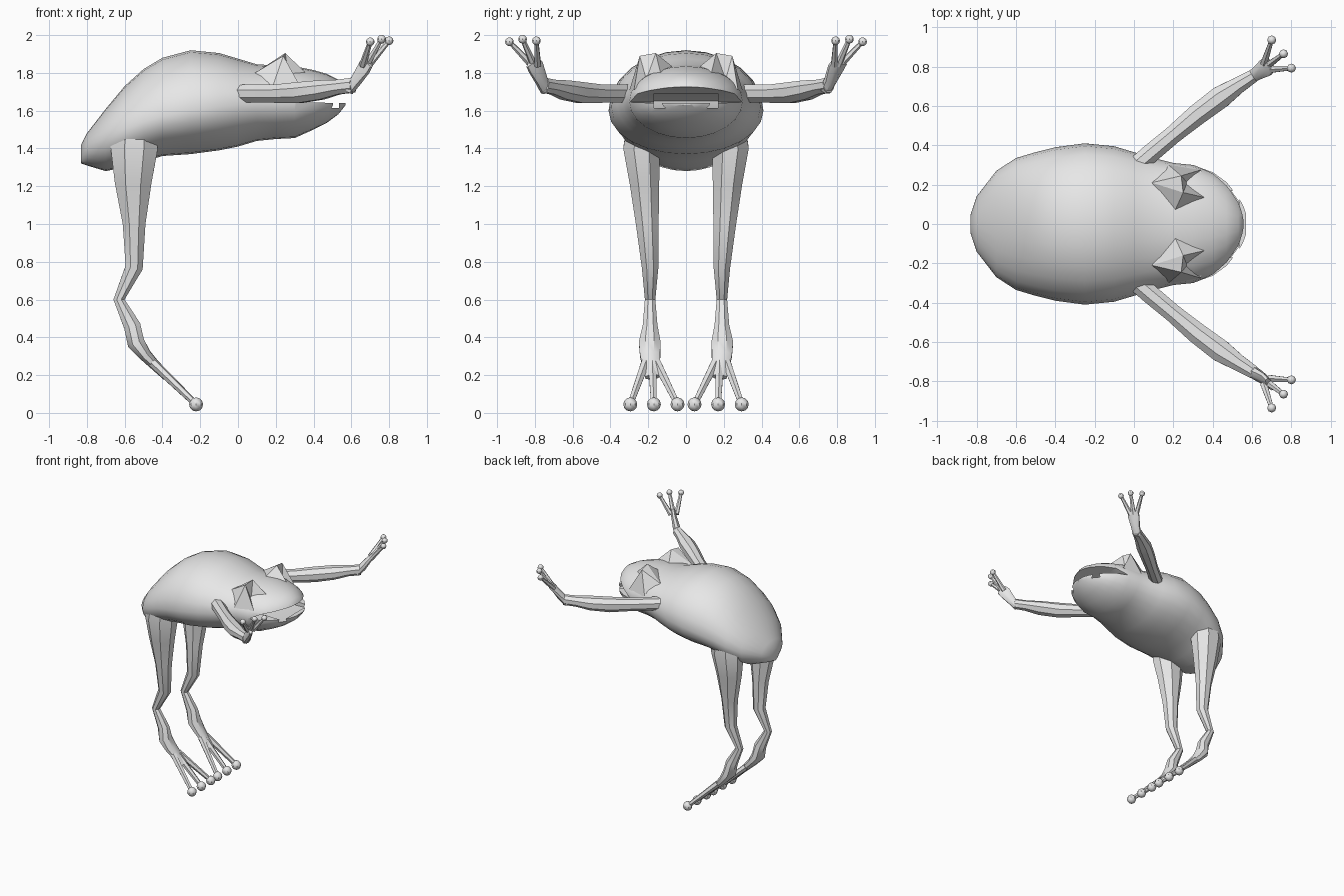
import bpy, bmesh, math
from mathutils import Vector

if "Cube" in bpy.data.objects:
    bpy.data.objects.remove(bpy.data.objects["Cube"])

skin = bpy.data.materials.new("skin_grey")
skin.diffuse_color = (0.8, 0.8, 0.8, 1)
skin.use_nodes = True
skin.node_tree.nodes["Principled BSDF"].inputs["Base Color"].default_value = skin.diffuse_color


def finish(name, bm, angle=35, weld=True):
    """Turn a bmesh into a named, shaded object."""
    if weld:
        bmesh.ops.recalc_face_normals(bm, faces=bm.faces)
    me = bpy.data.meshes.new(name)
    bm.to_mesh(me)
    bm.free()
    me.materials.append(skin)
    ob = bpy.data.objects.new(name, me)
    bpy.context.collection.objects.link(ob)
    shade(ob, angle)
    return ob


def shade(ob, angle):
    bpy.ops.object.select_all(action='DESELECT')
    ob.select_set(True)
    bpy.context.view_layer.objects.active = ob
    bpy.ops.object.shade_smooth_by_angle(angle=math.radians(angle))


def loft(bm, rings):
    """Skin a list of point rings and cap both ends."""
    vs = [[bm.verts.new(p) for p in r] for r in rings]
    n = len(vs[0])
    for a, b in zip(vs, vs[1:]):
        for i in range(n):
            bm.faces.new((a[i], a[(i + 1) % n], b[(i + 1) % n], b[i]))
    bm.faces.new(vs[0])
    bm.faces.new(vs[-1])


def tube(bm, path, ref, side=1, sides=8):
    """Oval tube; path rows are x, y, z, half width, half depth."""
    pts = [Vector((p[0], p[1] * side, p[2])) for p in path]
    rings = []
    for i, row in enumerate(path):
        t = Vector((0, 0, 0))
        if i:
            t += (pts[i] - pts[i - 1]).normalized()
        if i < len(pts) - 1:
            t += (pts[i + 1] - pts[i]).normalized()
        t.normalize()
        u = t.cross(Vector(ref)).normalized()
        v = u.cross(t)
        ring = []
        for k in range(sides):
            a = 2 * math.pi * (k + 0.5) / sides
            ring.append(pts[i] + u * math.cos(a) * row[3] + v * math.sin(a) * row[4])
        rings.append(ring)
    loft(bm, rings)


def digit(bm, start, tip, side, r0, r1, pad, ref):
    """Thin finger or toe with a round pad."""
    tube(bm, [(*start, r0, r0), (*tip, r1, r1)], ref, side, 6)
    ball = bmesh.ops.create_uvsphere(bm, u_segments=8, v_segments=6, radius=pad)
    bmesh.ops.translate(bm, verts=ball['verts'], vec=(tip[0], tip[1] * side, tip[2]))


def prism(name, profile, half):
    """Cutter: x-z profile extruded across y."""
    bm = bmesh.new()
    loft(bm, [[(x, y, z) for x, z in profile] for y in (-half, half)])
    ob = finish(name, bm)
    ob.hide_render = True
    return ob


# Body and head: x, top z, widest z, bottom z, half width
sections = [
    (-0.83, 1.42, 1.37, 1.32, 0.05), (-0.80, 1.48, 1.40, 1.31, 0.14),
    (-0.70, 1.61, 1.45, 1.28, 0.27), (-0.60, 1.73, 1.50, 1.30, 0.335),
    (-0.50, 1.82, 1.54, 1.33, 0.365), (-0.40, 1.88, 1.57, 1.36, 0.39),
    (-0.25, 1.92, 1.60, 1.37, 0.41), (-0.10, 1.905, 1.62, 1.39, 0.395),
    (0.00, 1.875, 1.63, 1.41, 0.365), (0.10, 1.845, 1.64, 1.44, 0.335),
    (0.20, 1.84, 1.65, 1.45, 0.31), (0.30, 1.835, 1.65, 1.455, 0.30),
    (0.40, 1.815, 1.65, 1.50, 0.265), (0.47, 1.795, 1.65, 1.535, 0.215),
    (0.53, 1.765, 1.65, 1.58, 0.14), (0.555, 1.73, 1.645, 1.61, 0.095),
    (0.57, 1.68, 1.64, 1.63, 0.05)]
bm = bmesh.new()
rings = []
for x, top, mid, low, hw in sections:
    ring = []
    for k in range(24):
        a = 2 * math.pi * k / 24
        s = math.sin(a)
        ring.append((x, hw * math.cos(a), mid + s * (top - mid if s > 0 else mid - low)))
    rings.append(ring)
loft(bm, rings)
body = finish("body", bm)

# Open mouth: lip wedge plus inner pocket
cutters = [
    prism("mouth_wedge_cutter", [(0.31, 1.645), (0.7, 1.637), (0.7, 1.76), (0.40, 1.69)], 0.5),
    prism("mouth_pocket_cutter", [(0.22, 1.65), (0.34, 1.605), (0.535, 1.615),
                                  (0.535, 1.69), (0.34, 1.69)], 0.17)]
for c in cutters:
    mod = body.modifiers.new("mouth", 'BOOLEAN')
    mod.operation = 'DIFFERENCE'
    mod.solver = 'EXACT'
    mod.object = c
    bpy.context.view_layer.objects.active = body
    bpy.ops.object.modifier_apply(modifier=mod.name)
    bpy.data.objects.remove(c)
shade(body, 35)

for side, label in ((1, "left"), (-1, "right")):
    # Angular brow with a hollow eye socket in front
    bm = bmesh.new()
    pts = {'crest_in': (0.25, 0.16, 1.905), 'crest_out': (0.24, 0.245, 1.89),
           'back': (0.09, 0.21, 1.80), 'front_in': (0.38, 0.13, 1.78),
           'front_out': (0.34, 0.275, 1.71), 'cheek': (0.17, 0.305, 1.69),
           'socket': (0.27, 0.21, 1.765), 'inner': (0.20, 0.05, 1.815)}
    v = {k: bm.verts.new((p[0], p[1] * side, p[2])) for k, p in pts.items()}
    for names in (('back', 'crest_in', 'crest_out'), ('back', 'crest_out', 'cheek'),
                  ('crest_out', 'front_out', 'cheek'), ('crest_in', 'front_in', 'socket'),
                  ('crest_in', 'socket', 'crest_out'), ('crest_out', 'socket', 'front_out'),
                  ('socket', 'front_in', 'front_out'), ('back', 'inner', 'crest_in'),
                  ('inner', 'front_in', 'crest_in'), ('back', 'cheek', 'inner'),
                  ('inner', 'cheek', 'front_in'), ('front_in', 'cheek', 'front_out')):
        bm.faces.new([v[n] for n in names])
    finish(label + "_brow", bm, 25)

    # Hind leg from hip to ankle to sole
    bm = bmesh.new()
    tube(bm, [(-0.54, 0.22, 1.53, 0.10, 0.12), (-0.55, 0.235, 1.40, 0.105, 0.135),
              (-0.555, 0.22, 1.22, 0.085, 0.105), (-0.55, 0.205, 1.00, 0.065, 0.065),
              (-0.55, 0.19, 0.77, 0.047, 0.05), (-0.63, 0.19, 0.60, 0.03, 0.032),
              (-0.56, 0.19, 0.46, 0.042, 0.048), (-0.54, 0.192, 0.37, 0.062, 0.05),
              (-0.49, 0.19, 0.305, 0.058, 0.035), (-0.38, 0.178, 0.19, 0.04, 0.02)],
         (1, 0, 0), side)
    finish(label + "_leg", bm)

    # Three toes
    bm = bmesh.new()
    for y0, y1 in ((0.155, 0.045), (0.178, 0.17), (0.215, 0.295)):
        digit(bm, (-0.45, y0, 0.265), (-0.222, y1, 0.045), side, 0.026, 0.017, 0.037, (1, 0, 0))
    finish(label + "_toes", bm)

    # Arm from shoulder to palm
    bm = bmesh.new()
    tube(bm, [(-0.02, 0.27, 1.69, 0.05, 0.05), (0.08, 0.355, 1.69, 0.052, 0.052),
              (0.20, 0.455, 1.69, 0.05, 0.052), (0.32, 0.555, 1.695, 0.058, 0.06),
              (0.44, 0.645, 1.71, 0.062, 0.055), (0.53, 0.705, 1.725, 0.045, 0.042),
              (0.61, 0.755, 1.735, 0.036, 0.042)], (0, 0, 1), side)
    tube(bm, [(0.585, 0.74, 1.71, 0.034, 0.03), (0.625, 0.765, 1.76, 0.036, 0.03),
              (0.67, 0.795, 1.83, 0.05, 0.022), (0.69, 0.815, 1.86, 0.045, 0.018)],
         (1, 0.6, 0), side)
    finish(label + "_arm", bm)

    # Three fingers
    bm = bmesh.new()
    for start, tip in (((0.66, 0.815, 1.84), (0.70, 0.935, 1.965)),
                       ((0.68, 0.805, 1.84), (0.76, 0.865, 1.978)),
                       ((0.69, 0.785, 1.84), (0.80, 0.792, 1.97))):
        digit(bm, start, tip, side, 0.02, 0.012, 0.023, (0, 0, 1))
    finish(label + "_fingers", bm)
